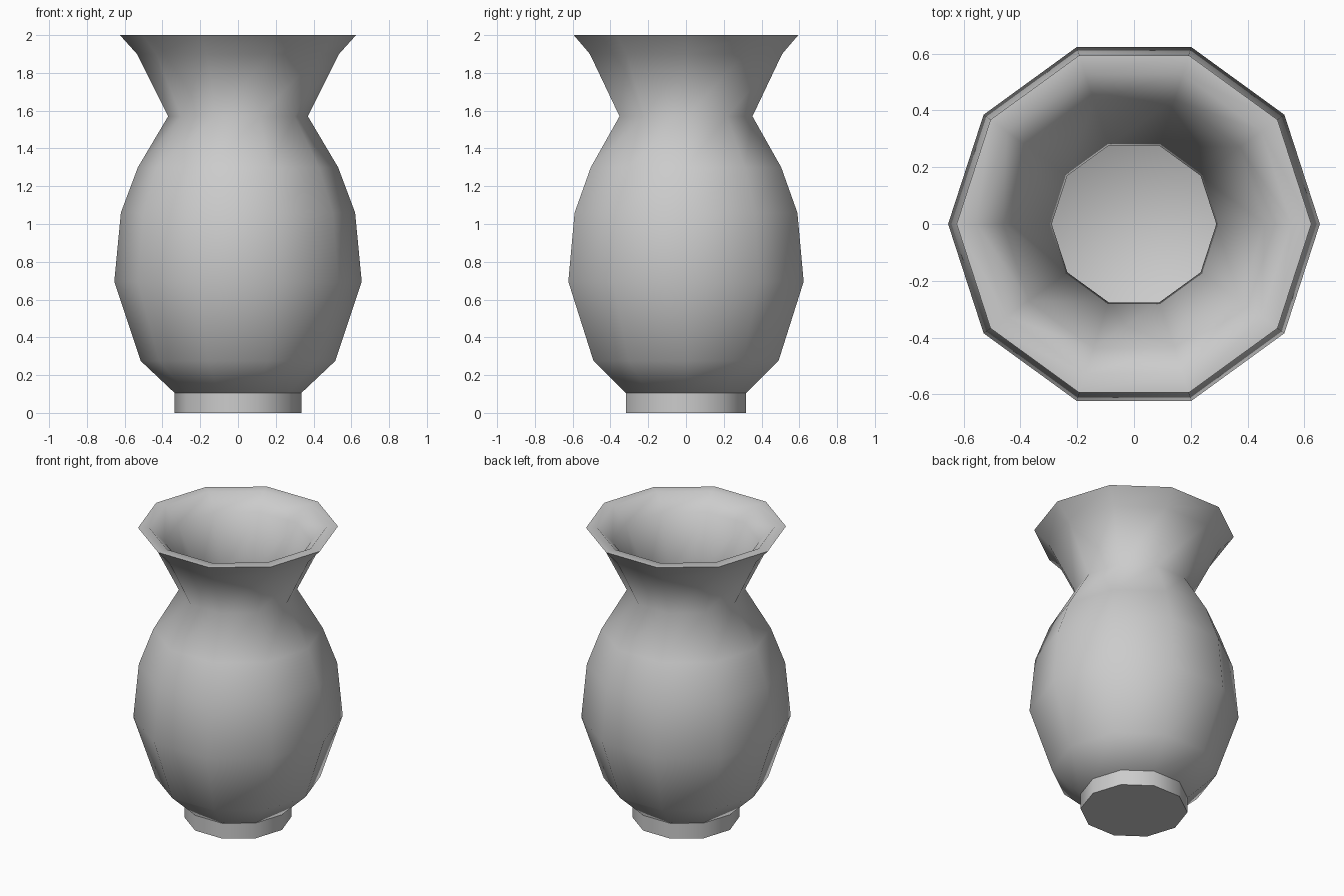
import bpy, math

if "Cube" in bpy.data.objects:
    bpy.data.objects.remove(bpy.data.objects["Cube"])

SIDES = 10

def lathe(name, profile):
    """Turn a (radius, z) profile into a capped ten-sided solid."""
    verts = [(r * math.cos(2 * math.pi * i / SIDES),
              r * math.sin(2 * math.pi * i / SIDES), z)
             for r, z in profile for i in range(SIDES)]
    faces = [tuple(range(SIDES))[::-1]]
    for k in range(len(profile) - 1):
        a, b = k * SIDES, (k + 1) * SIDES
        for i in range(SIDES):
            j = (i + 1) % SIDES
            faces.append((a + i, a + j, b + j, b + i))
    last = (len(profile) - 1) * SIDES
    faces.append(tuple(last + i for i in range(SIDES)))
    mesh = bpy.data.meshes.new(name)
    mesh.from_pydata(verts, [], faces)
    obj = bpy.data.objects.new(name, mesh)
    bpy.context.collection.objects.link(obj)
    bpy.ops.object.select_all(action='DESELECT')
    obj.select_set(True)
    bpy.context.view_layer.objects.active = obj
    bpy.ops.object.shade_smooth_by_angle(angle=math.radians(65))
    return obj

# Foot ring
lathe("foot", [(0.335, 0), (0.335, 0.105)])

# Body: outer wall up to the flat rim, then down the inside to the floor
outer = [(0.335, 0.105), (0.515, 0.275), (0.655, 0.695), (0.62, 1.06),
         (0.53, 1.30), (0.37, 1.57), (0.535, 1.90), (0.625, 2.0)]
inner = [(0.555, 2.0), (0.46, 1.90), (0.29, 1.57), (0.455, 1.28),
         (0.545, 1.04), (0.58, 0.70), (0.45, 0.31), (0.32, 0.18)]
lathe("vase_body", outer + inner)
